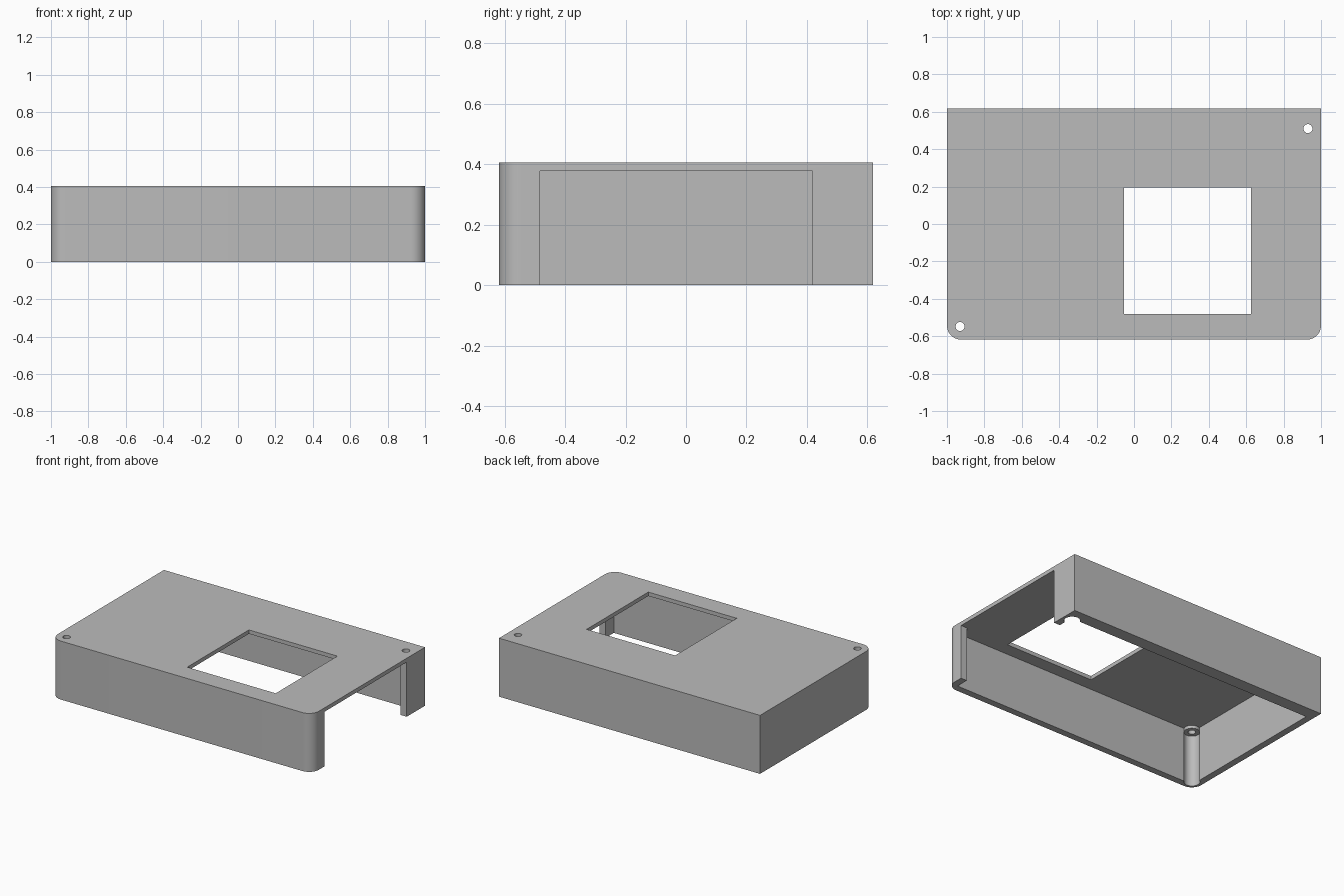
import bpy, bmesh, math

cube = bpy.data.objects.get("Cube")
if cube:
    bpy.data.objects.remove(cube, do_unlink=True)

# Overall sizes
HX, HY, H = 1.0, 0.618, 0.405
WALL, CEILING = 0.047, 0.378
SCREWS = [(-0.93, -0.548), (0.93, 0.51)]

grey = bpy.data.materials.new("plain_grey")
grey.use_nodes = True
colour = (0.5, 0.5, 0.5, 1)
grey.diffuse_color = colour
grey.node_tree.nodes["Principled BSDF"].inputs["Base Color"].default_value = colour


def prism(name, points, z0, z1):
    """Extrude a flat outline from z0 to z1."""
    bm = bmesh.new()
    face = bm.faces.new([bm.verts.new((x, y, z0)) for x, y in points])
    ext = bmesh.ops.extrude_face_region(bm, geom=[face])
    top = [v for v in ext["geom"] if isinstance(v, bmesh.types.BMVert)]
    bmesh.ops.translate(bm, verts=top, vec=(0, 0, z1 - z0))
    bmesh.ops.recalc_face_normals(bm, faces=bm.faces)
    mesh = bpy.data.meshes.new(name)
    bm.to_mesh(mesh)
    bm.free()
    mesh.materials.append(grey)
    obj = bpy.data.objects.new(name, mesh)
    bpy.context.collection.objects.link(obj)
    return obj


def arc(cx, cy, r, start, end, steps):
    angles = [math.radians(start + (end - start) * i / steps) for i in range(steps + 1)]
    return [(cx + r * math.cos(a), cy + r * math.sin(a)) for a in angles]


def box(name, x0, x1, y0, y1, z0, z1):
    return prism(name, [(x0, y0), (x1, y0), (x1, y1), (x0, y1)], z0, z1)


def cylinder(name, centre, r, z0, z1):
    return prism(name, arc(*centre, r, 0, 360, 32)[:-1], z0, z1)


def combine(target, tool, operation):
    """Apply a boolean and discard the tool."""
    tool.hide_render = True
    mod = target.modifiers.new("shape", 'BOOLEAN')
    mod.operation, mod.solver, mod.object = operation, 'EXACT', tool
    bpy.ops.object.select_all(action='DESELECT')
    bpy.context.view_layer.objects.active = target
    target.select_set(True)
    bpy.ops.object.modifier_apply(modifier=mod.name)
    bpy.data.objects.remove(tool, do_unlink=True)


# Outer shell: square corners at the back, rounded at the front
R = 0.075
outline = [(HX, HY), (-HX, HY)]
outline += arc(-HX + R, -HY + R, R, 180, 270, 12)
outline += arc(HX - R, -HY + R, R, 270, 360, 12)
shell = prism("enclosure_cover", outline, 0, H)

# Hollow inside, open underneath, with a thicker back wall
combine(shell, box("cavity", -HX + WALL, HX - WALL, -HY + WALL, 0.53, -0.1, CEILING), 'DIFFERENCE')

# Wide opening in one end
combine(shell, box("end_opening", 0.9, 1.1, -0.482, 0.418, -0.1, CEILING), 'DIFFERENCE')

# Display window in the top
combine(shell, box("window", -0.053, 0.625, -0.48, 0.195, 0.3, 0.5), 'DIFFERENCE')

# Screw corners: short boss, round recess below it, and a through hole
for centre in SCREWS:
    combine(shell, cylinder("boss", centre, 0.05, 0.35, 0.39), 'UNION')
    combine(shell, cylinder("recess", centre, 0.0505, -0.1, 0.357), 'DIFFERENCE')
    combine(shell, cylinder("screw_hole", centre, 0.024, 0.3, 0.5), 'DIFFERENCE')

bpy.ops.object.shade_smooth_by_angle(angle=math.radians(30))
